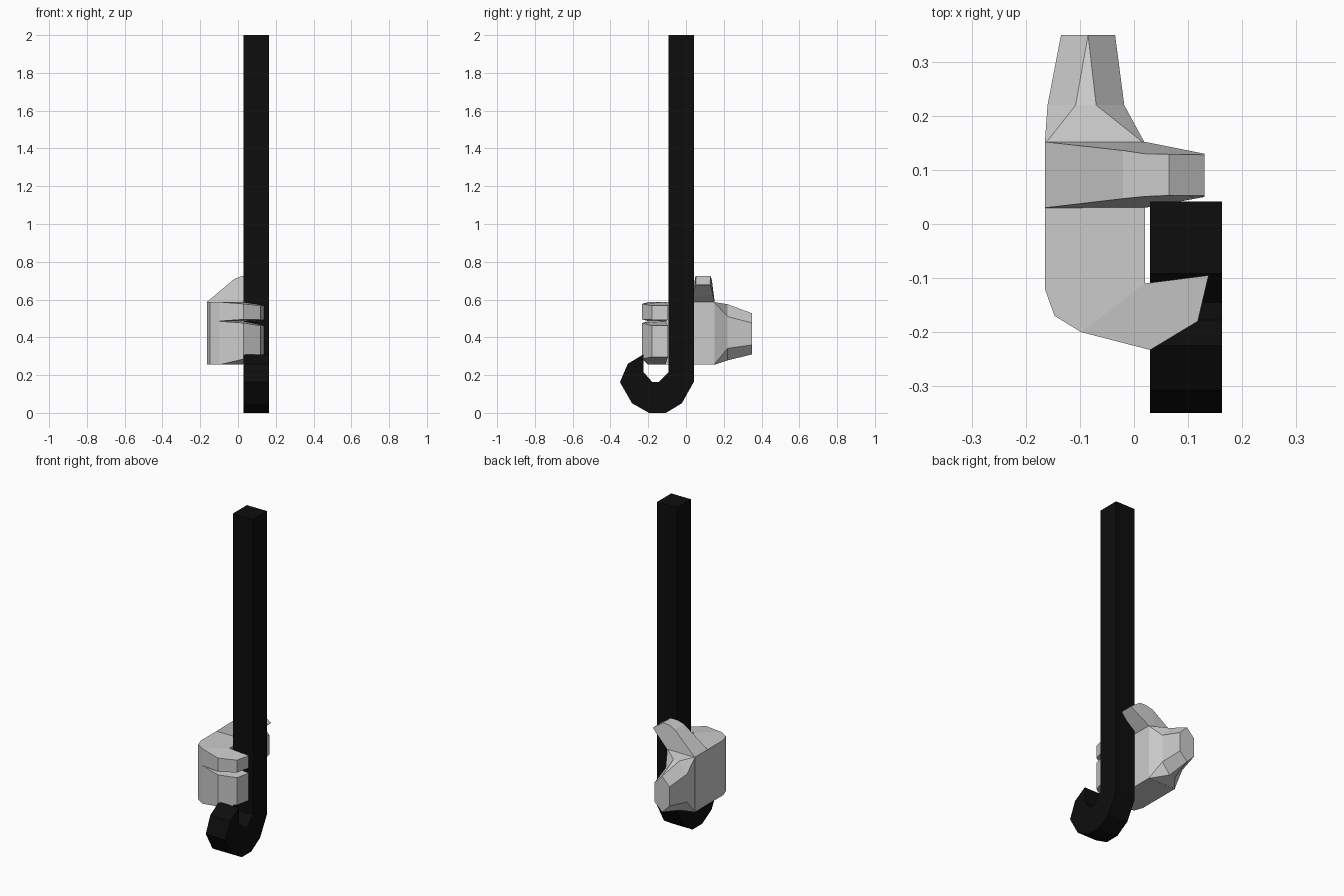
import bpy, bmesh

if "Cube" in bpy.data.objects:
    bpy.data.objects.remove(bpy.data.objects["Cube"])


def make_object(name, rings, material=None):
    """Loft closed rings of equal length, capping both ends; flat faces."""
    bm = bmesh.new()
    loops = [[bm.verts.new(p) for p in ring] for ring in rings]
    n = len(loops[0])
    for a, b in zip(loops, loops[1:]):
        for i in range(n):
            j = (i + 1) % n
            bm.faces.new((a[i], a[j], b[j], b[i]))
    bm.faces.new(loops[0])
    bm.faces.new(loops[-1])
    bmesh.ops.remove_doubles(bm, verts=bm.verts, dist=0.0005)
    bmesh.ops.recalc_face_normals(bm, faces=bm.faces)
    mesh = bpy.data.meshes.new(name)
    bm.to_mesh(mesh)
    bm.free()
    obj = bpy.data.objects.new(name, mesh)
    bpy.context.collection.objects.link(obj)
    if material:
        mesh.materials.append(material)
    return obj


def plan_prism(name, pts):
    """Prism over a plan outline; each point is (x, y, z_low, z_high)."""
    return make_object(name, [[(x, y, lo) for x, y, lo, hi in pts],
                              [(x, y, hi) for x, y, lo, hi in pts]])


black = bpy.data.materials.new("black")
black.diffuse_color = (0.004, 0.004, 0.004, 1)
black.use_nodes = True
black.node_tree.nodes["Principled BSDF"].inputs["Base Color"].default_value = black.diffuse_color

# Cane: square bar following paired outer / inner profile points (y, z)
outer = [(0.042, 2), (0.042, 0.165), (-0.022, 0.051), (-0.106, 0),
         (-0.196, 0), (-0.286, 0.051), (-0.35, 0.163), (-0.308, 0.26),
         (-0.225, 0.31)]
inner = [(-0.092, 2), (-0.092, 0.216), (-0.092, 0.216), (-0.145, 0.163),
         (-0.178, 0.163), (-0.225, 0.216), (-0.225, 0.216), (-0.225, 0.24),
         (-0.225, 0.29)]
make_object("cane", [[(0.03, *o), (0.163, *o), (0.163, *i), (0.03, *i)]
                     for o, i in zip(outer, inner)], black)

# Palm with angled knuckles
LOW, HIGH = 0.255, 0.587
plan_prism("palm", [(x, y, LOW, HIGH) for x, y in
                    [(-0.165, 0.152), (-0.165, -0.12), (-0.147, -0.17),
                     (-0.098, -0.2), (0.02, -0.11), (0.02, 0.152)]])

# Fingers wrapped around the cane, split by a groove
finger_plan = [(-0.098, -0.2), (0.03, -0.233), (0.118, -0.18),
               (0.138, -0.095), (0.02, -0.11)]
index_z = [(0.486, 0.587), (0.495, 0.577), (0.493, 0.568),
           (0.493, 0.568), (0.486, 0.587)]
lower_z = [(0.255, 0.485), (0.285, 0.476), (0.297, 0.462),
           (0.297, 0.462), (0.255, 0.485)]
for name, heights in (("index_finger", index_z), ("lower_fingers", lower_z)):
    plan_prism(name, [p + z for p, z in zip(finger_plan, heights)])

# Thumb: arched and tapering; stations (x, z_low, z_high, y_front, y_back)
thumb = [(-0.165, 0.586, 0.587, 0.03, 0.152), (-0.02, 0.586, 0.709, 0.047, 0.136),
         (0.02, 0.586, 0.724, 0.051, 0.13), (0.065, 0.622, 0.725, 0.053, 0.129),
         (0.13, 0.677, 0.679, 0.053, 0.128)]
base_y = [(0.03, 0.152), (0.03, 0.152), (0.03, 0.152), (0.038, 0.143), (0.05, 0.13)]
make_object("thumb", [[(x, b0, lo), (x, b1, lo), (x, y1, hi), (x, y0, hi)]
                      for (x, lo, hi, y0, y1), (b0, b1) in zip(thumb, base_y)])


# Wrist: eight-sided rings closing down to a hexagonal stump
def wrist_ring(y, x0, x1, x2, x3, z0, z1, z2, z3):
    return [(x1, y, z0), (x2, y, z0), (x3, y, z1), (x3, y, z2),
            (x2, y, z3), (x1, y, z3), (x0, y, z2), (x0, y, z1)]


make_object("wrist", [
    wrist_ring(0.15, -0.165, -0.163, 0.018, 0.02, 0.255, 0.257, 0.585, 0.587),
    wrist_ring(0.22, -0.16, -0.108, -0.07, -0.018, 0.278, 0.342, 0.51, 0.575),
    wrist_ring(0.35, -0.135, -0.085, -0.085, -0.035, 0.31, 0.36, 0.476, 0.527)])
